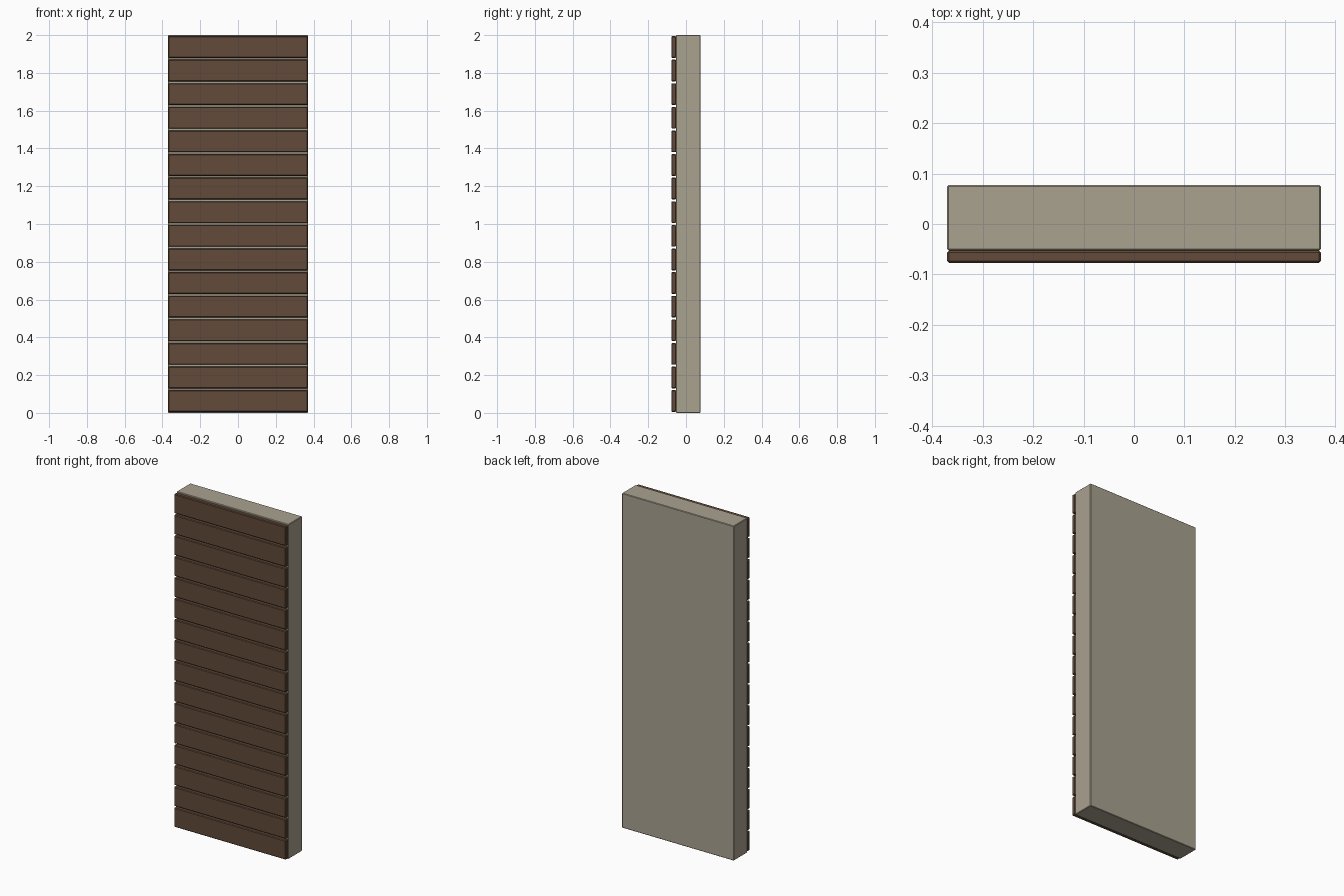
import bpy

if "Cube" in bpy.data.objects:
    bpy.data.objects.remove(bpy.data.objects["Cube"])

def material(name, rgb):
    m = bpy.data.materials.new(name)
    m.diffuse_color = (*rgb, 1.0)
    m.use_nodes = True
    m.node_tree.nodes["Principled BSDF"].inputs["Base Color"].default_value = m.diffuse_color
    return m

tan = material("tan plaster", (0.40, 0.36, 0.28))
brown = material("brown wood", (0.122, 0.069, 0.041))

def box(name, x, y, z, mat, bevel):
    """Bevelled box from (min, max) ranges."""
    r = (x, y, z)
    bpy.ops.mesh.primitive_cube_add(size=1, location=[(a + b) / 2 for a, b in r])
    o = bpy.context.object
    o.name = name
    o.scale = [b - a for a, b in r]
    bpy.ops.object.transform_apply(location=False, rotation=False, scale=True)
    o.data.materials.append(mat)
    mod = o.modifiers.new("edge bevel", "BEVEL")
    mod.width = bevel
    mod.segments = 1
    return o

W, D = 0.37, 0.0775
FACE = -0.0525      # front of the wall core
COUNT = 16
PITCH = 2.0 / COUNT
GAP = 0.01

# Solid wall core
box("wall_core", (-W, W), (FACE, D), (0, 2), tan, 0.003)

# Horizontal cladding planks on the front
for i in range(COUNT):
    z = i * PITCH
    box(f"plank_{i + 1}", (-W, W), (-D, FACE), (z + GAP / 2, z + PITCH - GAP / 2), brown, 0.004)
